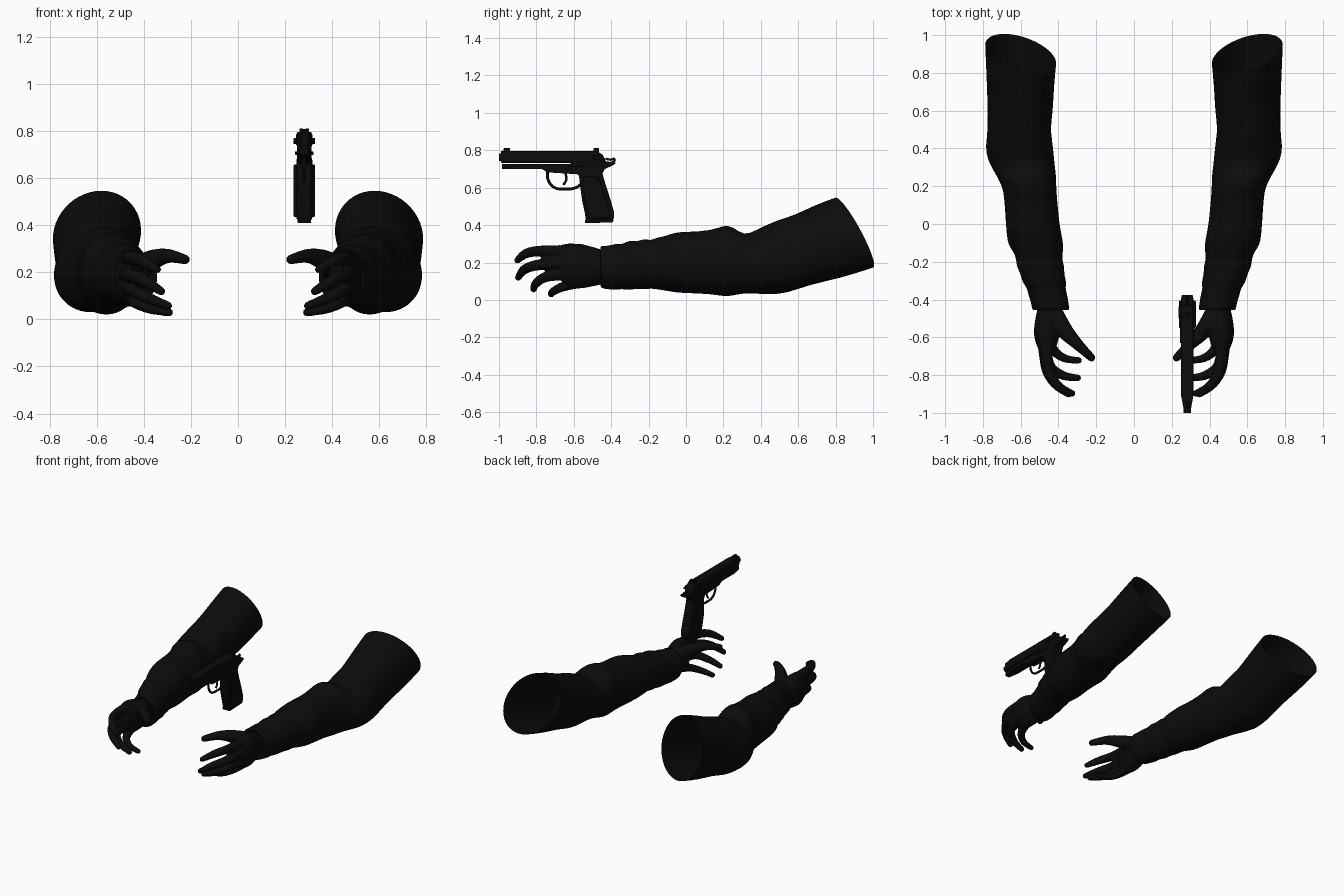
import bpy, bmesh, math
from mathutils import Vector, Matrix

if "Cube" in bpy.data.objects:
    bpy.data.objects.remove(bpy.data.objects["Cube"])

black = bpy.data.materials.new("matte black")
black.diffuse_color = (0.0035, 0.0035, 0.0035, 1)
black.use_nodes = True
black.node_tree.nodes["Principled BSDF"].inputs["Base Color"].default_value = black.diffuse_color


def finish(name, bm, smooth=False):
    bmesh.ops.recalc_face_normals(bm, faces=bm.faces)
    me = bpy.data.meshes.new(name)
    bm.to_mesh(me)
    bm.free()
    me.materials.append(black)
    for p in me.polygons:
        p.use_smooth = smooth
    ob = bpy.data.objects.new(name, me)
    bpy.context.collection.objects.link(ob)
    return ob


def mirror(ob):
    m = ob.modifiers.new("mirror", 'MIRROR')
    m.use_mirror_merge = False


# --- Sleeves: lofted oval rings (y, centre x, half width, top z, bottom z, slant)
rings = [
    (.90, .60, .188, .55, .17, .10), (.76, .603, .18, .51, .115, .07),
    (.62, .602, .173, .455, .08, .04), (.52, .608, .169, .43, .035, .02),
    (.45, .607, .174, .41, .028, 0), (.38, .607, .178, .38, .03, 0),
    (.31, .59, .17, .342, .035, 0), (.25, .568, .16, .395, .022, 0),
    (.20, .555, .147, .40, .018, 0), (.14, .547, .14, .372, .03, 0),
    (.0, .537, .143, .365, .035, 0), (-.06, .528, .149, .362, .04, 0),
    (-.11, .52, .15, .34, .05, 0), (-.155, .505, .128, .337, .055, 0),
    (-.19, .502, .12, .318, .06, 0), (-.225, .495, .126, .332, .052, 0),
    (-.265, .485, .114, .31, .06, 0), (-.305, .475, .12, .322, .05, 0),
    (-.34, .465, .103, .295, .06, 0), (-.38, .455, .106, .302, .053, 0),
    (-.42, .445, .099, .287, .057, 0), (-.455, .44, .1, .295, .06, 0),
    (-.46, .44, .085, .275, .08, 0), (-.42, .445, .07, .26, .095, 0)]
N = 24
bm = bmesh.new()
loops = []
for y, cx, hx, zt, zb, sl in rings:
    row = []
    for i in range(N):
        a = 2 * math.pi * i / N
        c, s = math.cos(a), math.sin(a)
        fold = 1 + .02 * math.sin(2 * a + y * 22) * (1 if y < .6 else .3)
        row.append(bm.verts.new((cx + hx * c * fold - .02 * s * (y > .3),
                                 y - sl * s + .4 * sl * c,
                                 (zt + zb) / 2 + (zt - zb) / 2 * s * (.5 + fold / 2))))
    loops.append(row)
for r0, r1 in zip(loops, loops[1:]):
    for i in range(N):
        j = (i + 1) % N
        bm.faces.new((r0[i], r0[j], r1[j], r1[i]))
sleeves = finish("sleeves", bm, True)
mirror(sleeves)
sub = sleeves.modifiers.new("subdivision", 'SUBSURF')
sub.levels = sub.render_levels = 1

# --- Hands: rows of balls (x, y, z, radius) fused into one skin
digits = {
    "index": [(.465, -.60, .255, .040), (.455, -.76, .262, .031), (.41, -.85, .25, .027), (.345, -.902, .212, .019)],
    "middle": [(.475, -.60, .20, .040), (.46, -.77, .19, .031), (.40, -.86, .165, .027), (.327, -.897, .12, .019)],
    "ring": [(.475, -.58, .145, .038), (.45, -.74, .125, .029), (.38, -.80, .09, .025), (.297, -.815, .058, .019)],
    "little": [(.46, -.56, .10, .036), (.43, -.66, .07, .027), (.37, -.71, .045, .023), (.292, -.722, .03, .018)],
    "thumb": [(.43, -.47, .21, .055), (.37, -.56, .25, .046), (.30, -.635, .27, .032), (.225, -.708, .255, .022)]}
bm = bmesh.new()


def ball(p, r, squash=(1, 1, 1)):
    mat = Matrix.Translation(p) @ Matrix.Diagonal((*squash, 1))
    bmesh.ops.create_icosphere(bm, subdivisions=2, radius=r, matrix=mat)


def spline(pts, t):
    k = min(int(t), len(pts) - 2)
    u = t - k
    p = [Vector(pts[max(0, min(len(pts) - 1, k + d))]) for d in (-1, 0, 1, 2)]
    return .5 * (2 * p[1] + (p[2] - p[0]) * u + (2 * p[0] - 5 * p[1] + 4 * p[2] - p[3]) * u * u
                 + (3 * p[1] - p[0] - 3 * p[2] + p[3]) * u ** 3)


for pts in digits.values():
    for i in range(31):
        v = spline(pts, i / 10)
        ball(v[:3], v[3])
# palm: (x, y, z, half height), flattened sideways
palm = [(.44, -.42, .175, .085), (.452, -.50, .178, .108), (.462, -.58, .182, .122), (.462, -.64, .19, .105)]
for i in range(25):
    v = spline(palm, i / 8)
    ball(v[:3], v[3], (.75 - .011 * i, .45, 1))
hands = finish("hands", bm, True)
rm = hands.modifiers.new("fuse", 'REMESH')
rm.mode = 'VOXEL'
rm.voxel_size = .008
rm.use_smooth_shade = True
sm = hands.modifiers.new("soften", 'SMOOTH')
sm.iterations = 3
mirror(hands)

# --- Pistol: side outlines (y, z) extruded across x
GX = .282


def plate(name, pts, half, x=GX, bevel=.004, nose=None):
    bm = bmesh.new()
    a = [bm.verts.new((x - half, y, z)) for y, z in pts]
    b = [bm.verts.new((x + half, y, z)) for y, z in pts]
    if nose:  # narrow the front end
        for v in a + b:
            if v.co.y < nose[0]:
                v.co.x = x + (v.co.x - x) * nose[1]
    bm.faces.new(a)
    bm.faces.new(b[::-1])
    for i in range(len(pts)):
        j = (i + 1) % len(pts)
        bm.faces.new((a[i], b[i], b[j], a[j]))
    ob = finish(name, bm)
    if bevel:
        m = ob.modifiers.new("bevel", 'BEVEL')
        m.width = bevel
        m.segments = 2
    return ob


def box(name, y0, y1, z0, z1, half, x=GX, bevel=.002, nose=None):
    return plate(name, [(y0, z0), (y1, z0), (y1, z1), (y0, z1)], half, x, bevel, nose)


def wire(name, pts, radius, x=GX):
    cu = bpy.data.curves.new(name, 'CURVE')
    cu.dimensions = '3D'
    cu.bevel_depth = radius
    cu.bevel_resolution = 2
    cu.use_fill_caps = True
    s = cu.splines.new('BEZIER')
    s.bezier_points.add(len(pts) - 1)
    for p, (y, z) in zip(s.bezier_points, pts):
        p.co = (x, y, z)
        p.handle_left_type = p.handle_right_type = 'AUTO'
    cu.materials.append(black)
    ob = bpy.data.objects.new(name, cu)
    bpy.context.collection.objects.link(ob)


plate("slide", [(-.92, .733), (-.46, .733), (-.425, .735), (-.445, .775), (-.475, .797), (-.92, .797)], .033, bevel=.009)
box("slide_nose", -.99, -.91, .733, .797, .032, bevel=.004, nose=(-.95, .55))
plate("frame", [(-.92, .70), (-.77, .70), (-.74, .682), (-.58, .672), (-.55, .64), (-.455, .66), (-.435, .70),
                (-.385, .722), (-.375, .735), (-.42, .74), (-.60, .745), (-.62, .727), (-.92, .727)], .031)
box("frame_nose", -.985, -.91, .70, .728, .03, nose=(-.95, .55))
plate("grip", [(-.575, .69), (-.45, .69), (-.437, .64), (-.405, .54), (-.385, .47), (-.385, .43), (-.535, .42),
               (-.54, .46), (-.555, .53), (-.565, .60)], .034, bevel=.012)
for side in (-1, 1):
    plate("grip_panel", [(-.55, .66), (-.47, .66), (-.455, .62), (-.405, .46), (-.41, .44), (-.52, .435), (-.545, .54)],
          .008, GX + side * .037, .005)
    plate("safety_lever", [(-.50, .755), (-.455, .745), (-.43, .755), (-.455, .77), (-.495, .772)],
          .007, GX + side * .039)
    box("slide_catch", -.63, -.53, .70, .715, .005, GX + side * .034)
    for k in range(6):  # grip grooves on the rear of the slide
        box("slide_rib", -.565 + k * .011, -.56 + k * .011, .742, .787, .002, GX + side * .033, 0)
plate("magazine_base", [(-.54, .41), (-.39, .415), (-.387, .432), (-.54, .428)], .029)
wire("trigger_guard", [(-.74, .69), (-.738, .645), (-.705, .602), (-.65, .593), (-.59, .6), (-.56, .62)], .0075)
wire("trigger", [(-.645, .68), (-.64, .645), (-.655, .615)], .0065)
wire("hammer", [(-.43, .755), (-.405, .75), (-.382, .752), (-.395, .735), (-.42, .725)], .006)
box("front_sight", -.975, -.94, .79, .811, .008)
for side in (-1, 1):
    box("rear_sight", -.495, -.465, .79, .812, .008, GX + side * .013)

# barrel muzzle
bm = bmesh.new()
bmesh.ops.create_cone(bm, cap_ends=True, segments=20, radius1=.02, radius2=.02, depth=.08,
                      matrix=Matrix.Translation((GX, -.96, .763)) @ Matrix.Rotation(math.pi / 2, 4, 'X'))
finish("muzzle", bm)
